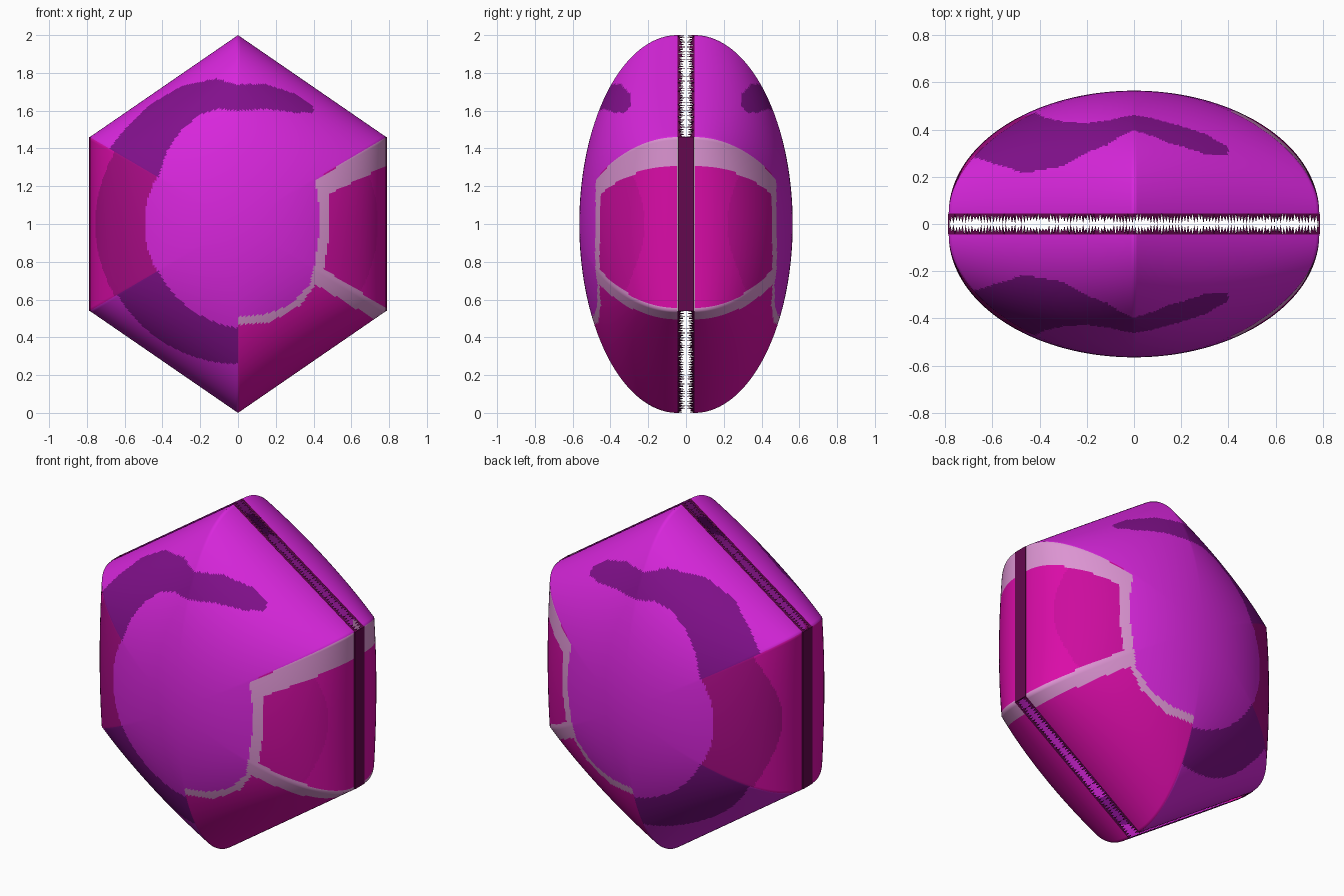
import bpy
import math
import random

random.seed(4)
cube = bpy.data.objects.get("Cube")
if cube:
    bpy.data.objects.remove(cube, do_unlink=True)


# Materials
def srgb(value):
    value /= 255
    return value / 12.92 if value <= 0.04045 else ((value + 0.055) / 1.055) ** 2.4


def make_material(name, red, green, blue):
    material = bpy.data.materials.new(name)
    material.use_nodes = True
    colour = (srgb(red), srgb(green), srgb(blue), 1)
    material.diffuse_color = colour
    node = next(n for n in material.node_tree.nodes if n.type == "BSDF_PRINCIPLED")
    node.inputs["Base Color"].default_value = colour
    return material


PURPLE, DARK_PURPLE, MAGENTA, SOFT_MAGENTA, DARK_MAGENTA, PINK, PLUM = range(7)
palette = [
    make_material("purple", 216, 38, 220),
    make_material("dark purple", 130, 16, 140),
    make_material("magenta", 218, 12, 168),
    make_material("soft magenta", 204, 12, 158),
    make_material("dark magenta", 172, 12, 136),
    make_material("pale pink", 220, 148, 210),
    make_material("dark plum", 100, 8, 78),
]

# Body proportions
HALF_WIDTH = 0.785
CORNER = 0.46
SLOPE = (1 - CORNER) / HALF_WIDTH
DIAGONAL = CORNER / HALF_WIDTH
RIM, BULGE = 0.045, 0.52
EDGE_STEPS, RINGS = 60, 100

# Painted outlines, as x and height
pale_band = [
    (.85, 1.5), (.405, 1.23), (.425, 1.15), (.43, .95), (.405, .78), (.38, .68),
    (.275, .57), (.14, .52), (0, .51), (0, .465), (.17, .48), (.33, .57),
    (.41, .68), (.85, .42), (.85, .515), (.455, .76), (.48, .92), (.485, 1.16),
    (.85, 1.34),
]
crescent = [
    (-.42, 1.25), (-.38, 1.38), (-.3, 1.5), (-.2, 1.58), (-.1, 1.61), (0, 1.6),
    (.15, 1.61), (.3, 1.59), (.4, 1.59), (.4, 1.62), (.3, 1.69), (.15, 1.74),
    (0, 1.74), (-.12, 1.77), (-.3, 1.73), (-.47, 1.63), (-.6, 1.5), (-.68, 1.4),
]


def inside(x, z, outline):
    hit = False
    for (ax, az), (bx, bz) in zip(outline, outline[1:] + outline[:1]):
        if (az > z) != (bz > z) and x < ax + (z - az) * (bx - ax) / (bz - az):
            hit = not hit
    return hit


def paint(x, z):
    radius = math.hypot(x, z - 1)
    in_side = abs(z - 1) < DIAGONAL * abs(x)
    if x > 0:
        if inside(x, z, pale_band):
            return PINK
        if in_side and x > 0.45:
            return SOFT_MAGENTA if radius < 0.74 else MAGENTA
        if not in_side and z < 1 and radius > 0.52:
            return MAGENTA
    elif in_side and radius > 0.495:
        return DARK_MAGENTA if radius < 0.755 else MAGENTA
    elif z < 1 and not in_side and 0.49 - 0.06 * (x + 0.42) * -2.4 < radius < 0.74:
        return DARK_PURPLE
    if inside(x, z, crescent):
        return DARK_PURPLE
    return PURPLE


def make_object(name, verts, faces, slots):
    mesh = bpy.data.meshes.new(name)
    mesh.from_pydata(verts, [], faces)
    for material in palette:
        mesh.materials.append(material)
    for polygon, slot in zip(mesh.polygons, slots):
        polygon.material_index = slot
        polygon.use_smooth = True
    mesh.update()
    obj = bpy.data.objects.new(name, mesh)
    bpy.context.collection.objects.link(obj)
    mirror = obj.modifiers.new("other_half", "MIRROR")
    mirror.use_axis = (False, True, False)
    mirror.use_mirror_merge = False
    return obj


# Hexagonal outline, counter-clockwise from the lower right corner
corners = [(HALF_WIDTH, -CORNER), (HALF_WIDTH, CORNER), (0, 1),
           (-HALF_WIDTH, CORNER), (-HALF_WIDTH, -CORNER), (0, -1)]
outline = []
for (ax, az), (bx, bz) in zip(corners, corners[1:] + corners[:1]):
    for step in range(EDGE_STEPS):
        t = step / EDGE_STEPS
        outline.append((ax + (bx - ax) * t, az + (bz - az) * t))
count = len(outline)


def depth(x, z, m):
    # Round in the middle, blending to a hexagon at the rim
    ellipse = (x / HALF_WIDTH) ** 2 + z * z
    rho = m ** 4 + (1 - m * m) * ellipse
    return RIM + BULGE * math.sqrt(max(0, 1 - rho))


# Inflated shell
verts = [(0, -RIM - BULGE, 1)]
for ring in range(1, RINGS + 1):
    m = math.sin(math.pi / 2 * ring / RINGS)
    verts += [(x * m, -depth(x * m, z * m, m), 1 + z * m) for x, z in outline]
faces = []
for i in range(count):
    j = (i + 1) % count
    faces.append((0, 1 + i, 1 + j))
    for ring in range(RINGS - 1):
        a = 1 + ring * count
        faces.append((a + i, a + count + i, a + count + j, a + j))
slots = []
for face in faces:
    x = sum(verts[v][0] for v in face) / len(face)
    z = sum(verts[v][2] for v in face) / len(face)
    slots.append(paint(x, z))
make_object("body_shell", verts, faces, slots)

# Ragged seam along the four sloping edges
verts, faces = [], []
for (ax, az), (bx, bz) in zip(corners, corners[1:] + corners[:1]):
    if ax == bx:
        continue
    steps = EDGE_STEPS * 2
    start = len(verts)
    for step in range(steps + 1):
        t = step / steps
        x, z = ax + (bx - ax) * t, 1 + az + (bz - az) * t
        reach = random.uniform(0.0, 0.02) if step % 2 else random.uniform(0.03, RIM)
        verts += [(x, -RIM, z), (x, -reach, z)]
    for step in range(steps):
        a = start + step * 2
        faces.append((a, a + 1, a + 3, a + 2))
make_object("ragged_seam", verts, faces, [PLUM] * len(faces))

# Flat strips closing the two upright edges
for name, side in (("left_side_strip", 1), ("right_side_strip", -1)):
    bpy.ops.mesh.primitive_cube_add(size=1, location=(side * HALF_WIDTH, 0, 1))
    strip = bpy.context.object
    strip.name = name
    strip.scale = (0.008, RIM * 1.9, CORNER * 2)
    strip.data.materials.append(palette[PLUM])
